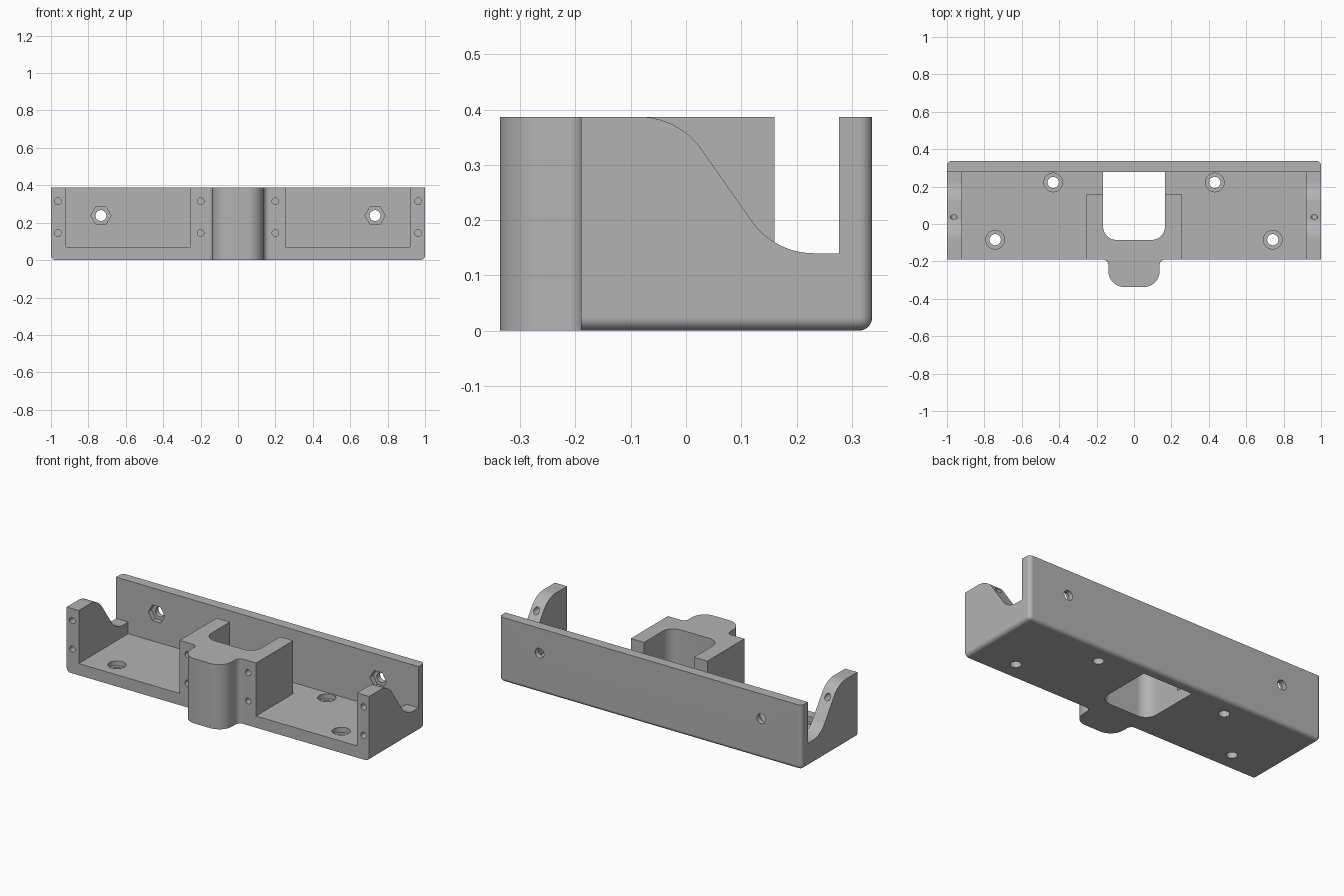
import bpy, bmesh, math
from mathutils import Vector

cube = bpy.data.objects.get("Cube")
if cube:
    bpy.data.objects.remove(cube, do_unlink=True)

HEIGHT, FLOOR = 0.387, 0.07
FRONT, WALL, BACK = -0.19, 0.277, 0.337

grey = bpy.data.materials.new("plain grey")
grey.use_nodes = True
colour = (0.45, 0.45, 0.45, 1)
grey.diffuse_color = colour
grey.node_tree.nodes["Principled BSDF"].inputs["Base Color"].default_value = colour


def rounded(corners, steps=10):
    """Closed outline from (a, b, radius) corners."""
    pts = [Vector(c[:2]) for c in corners]
    out = []
    for i, (a, b, r) in enumerate(corners):
        p = pts[i]
        if r == 0:
            out.append(p)
            continue
        u = (pts[i - 1] - p).normalized()
        v = (pts[(i + 1) % len(pts)] - p).normalized()
        half = u.angle(v) / 2
        centre = p + (u + v).normalized() * r / math.sin(half)
        start = p + u * r / math.tan(half) - centre
        end = p + v * r / math.tan(half) - centre
        for k in range(steps + 1):
            out.append(centre + start.lerp(end, k / steps).normalized() * r)
    return out


def circle(a, b, r, sides=32):
    return [Vector((a + r * math.cos(math.tau * i / sides),
                    b + r * math.sin(math.tau * i / sides))) for i in range(sides)]


def rect(a0, a1, b0, b1):
    return [Vector(p) for p in ((a0, b0), (a1, b0), (a1, b1), (a0, b1))]


def prism(name, outline, axis, lo, hi):
    """Extrude a flat outline along an axis between lo and hi."""
    place = {"x": lambda p, c: (c, p.x, p.y),
             "y": lambda p, c: (p.x, c, p.y),
             "z": lambda p, c: (p.x, p.y, c)}[axis]
    bm = bmesh.new()
    ends = [[bm.verts.new(place(p, c)) for p in outline] for c in (lo, hi)]
    for ring in ends:
        bm.faces.new(ring)
    n = len(outline)
    for i in range(n):
        j = (i + 1) % n
        bm.faces.new((ends[0][i], ends[0][j], ends[1][j], ends[1][i]))
    bmesh.ops.recalc_face_normals(bm, faces=bm.faces)
    mesh = bpy.data.meshes.new(name)
    bm.to_mesh(mesh)
    bm.free()
    mesh.materials.append(grey)
    obj = bpy.data.objects.new(name, mesh)
    bpy.context.scene.collection.objects.link(obj)
    return obj


# Solid body with the rounded front tongue
half = [(0.137, FRONT, 0.03), (0.137, -0.337, 0.085)]
outline = rounded([(-1, BACK, 0), (-1, FRONT, 0)]
                  + [(-x, y, r) for x, y, r in half]
                  + half[::-1] + [(1, FRONT, 0), (1, BACK, 0)])
body = prism("mounting_bracket", outline, "z", 0, HEIGHT)

# Soft bottom edges at the sides and back, and soft back corners
bm = bmesh.new()
bm.from_mesh(body.data)
soft = []
for e in bm.edges:
    a, b = (v.co for v in e.verts)
    at_back = min(a.y, b.y) > 0.33
    at_side = min(abs(a.x), abs(b.x)) > 0.99 and a.x * b.x > 0
    low = max(a.z, b.z) < 0.01
    upright = abs(a.z - b.z) > 0.1
    if (low and (at_back or at_side)) or (upright and at_back):
        soft.append(e)
bmesh.ops.bevel(bm, geom=soft, offset=0.024, segments=5, profile=0.5, affect="EDGES")
bm.to_mesh(body.data)
bm.free()

cutters = []


def cut(*args):
    cutters.append(prism("cutter", *args))
    cutters[-1].hide_render = True


# Channel behind the centre block, and the slot through it
cut(rect(-0.92, 0.92, 0.16, WALL), "z", FLOOR, 0.6)
cut(rounded([(-0.165, WALL, 0), (-0.165, -0.085, 0.07),
             (0.165, -0.085, 0.07), (0.165, WALL, 0)]), "z", -0.1, 0.6)

# Curved sweep on the end walls
sweep = rounded([(-0.12, HEIGHT, 0), (-0.013, HEIGHT, 0.137), (0.16, 0.14, 0.137),
                 (WALL, 0.14, 0), (WALL, 0.6, 0), (-0.12, 0.6, 0)])

for s in (-1, 1):
    # Open pocket between centre block and end wall
    cut(rect(*sorted((s * 0.253, s * 0.92)), -0.3, WALL), "z", FLOOR, 0.6)
    cut(sweep, "x", *sorted((s * 0.9, s * 1.1)))
    # Counterbored floor holes
    for x, y in ((0.432, 0.222), (0.742, -0.084)):
        cut(circle(s * x, y, 0.03), "z", -0.1, 0.2)
        cut(circle(s * x, y, 0.05), "z", 0.04, 0.2)
    # Back wall bolt holes with hexagonal nut pockets
    cut(circle(s * 0.733, 0.238, 0.029), "y", 0.2, 0.4)
    cut(circle(s * 0.733, 0.238, 0.054, 6), "y", 0.2, 0.307)
    # Small front screw holes
    for x in (0.2, 0.963):
        for z in (0.145, 0.315):
            cut(circle(s * x, z, 0.018, 24), "y", -0.3, 0.08)

for c in cutters:
    mod = body.modifiers.new("cut", "BOOLEAN")
    mod.operation, mod.solver, mod.object = "DIFFERENCE", "EXACT", c
bpy.context.view_layer.update()
graph = bpy.context.evaluated_depsgraph_get()
mesh = bpy.data.meshes.new_from_object(body.evaluated_get(graph))
body.modifiers.clear()
body.data = mesh
for c in cutters:
    bpy.data.objects.remove(c, do_unlink=True)

# Smooth curves, crisp edges, flat large faces
for o in bpy.context.selected_objects:
    o.select_set(False)
body.select_set(True)
bpy.context.view_layer.objects.active = body
bpy.ops.object.shade_smooth_by_angle(angle=math.radians(30))
weighted = body.modifiers.new("even_shading", "WEIGHTED_NORMAL")
weighted.keep_sharp = True
